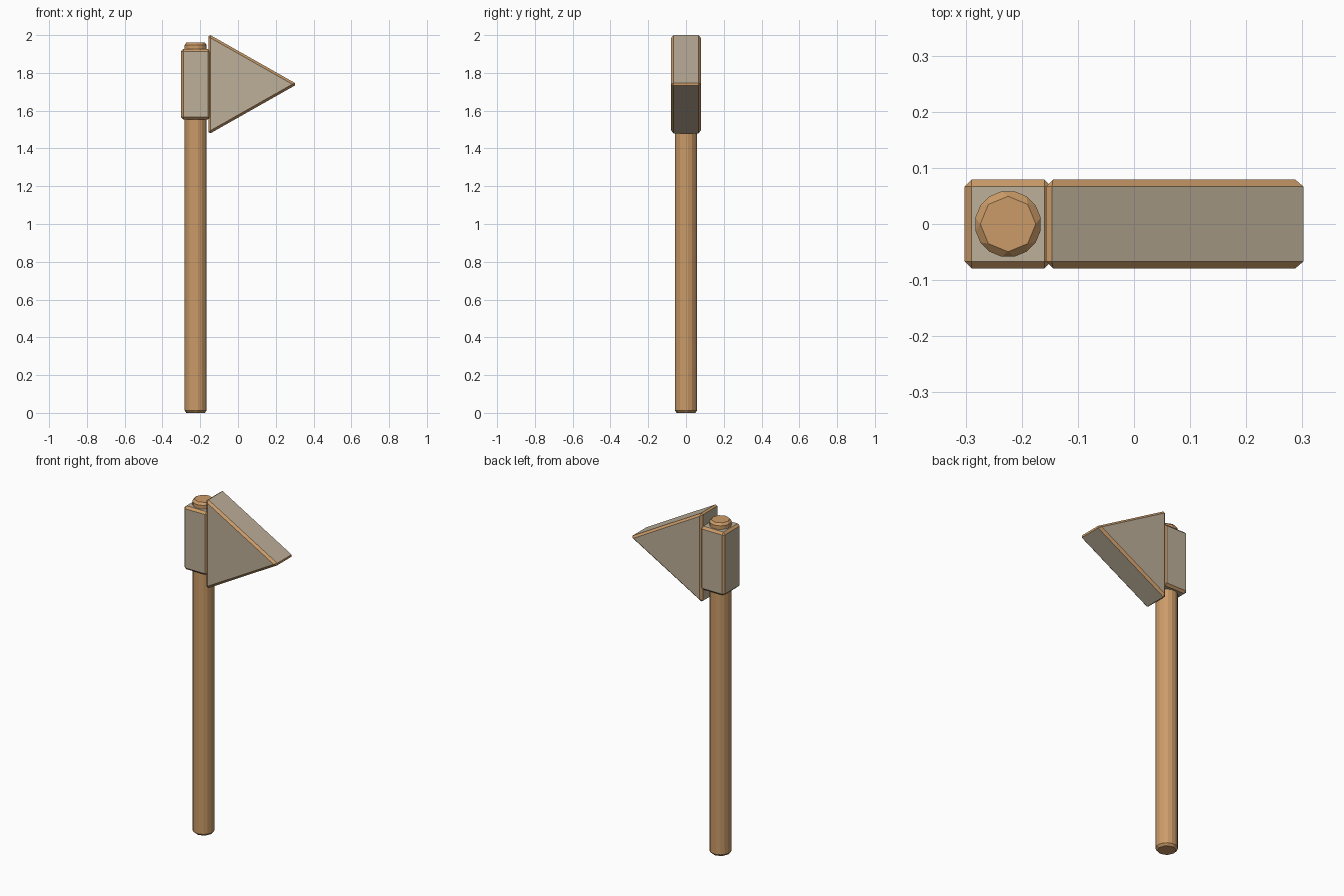
import bpy, bmesh, math
from mathutils import Vector

if "Cube" in bpy.data.objects:
    bpy.data.objects.remove(bpy.data.objects["Cube"])

BEVEL = 0.0125


def material(name, colour):
    m = bpy.data.materials.new(name)
    m.diffuse_color = (*colour, 1)
    m.use_nodes = True
    m.node_tree.nodes["Principled BSDF"].inputs["Base Color"].default_value = m.diffuse_color
    return m


wood = material("wood", (0.60, 0.33, 0.14))
stone = material("stone", (0.51, 0.43, 0.32))


def bevelled_prism(name, profile, direction, materials):
    """Extrude a closed profile, chamfer every edge; flats get the last material, chamfers the first."""
    bm = bmesh.new()
    base = bm.faces.new([bm.verts.new(p) for p in profile])
    ext = bmesh.ops.extrude_face_region(bm, geom=[base], use_keep_orig=True)
    verts = [g for g in ext["geom"] if isinstance(g, bmesh.types.BMVert)]
    bmesh.ops.translate(bm, verts=verts, vec=Vector(direction))
    bmesh.ops.recalc_face_normals(bm, faces=bm.faces[:])
    flats = [f.normal.copy() for f in bm.faces]
    bmesh.ops.bevel(bm, geom=bm.edges[:], offset=BEVEL, offset_type='OFFSET',
                    segments=1, profile=0.5, affect='EDGES')
    bmesh.ops.recalc_face_normals(bm, faces=bm.faces[:])
    bm.normal_update()
    for f in bm.faces:
        is_flat = any(f.normal.dot(n) > 0.999 for n in flats)
        f.material_index = len(materials) - 1 if is_flat else 0
    mesh = bpy.data.meshes.new(name)
    bm.to_mesh(mesh)
    bm.free()
    for m in materials:
        mesh.materials.append(m)
    obj = bpy.data.objects.new(name, mesh)
    bpy.context.collection.objects.link(obj)
    return obj


# Octagonal handle running through the head
octagon = [(-0.2245 + 0.063 * math.cos(i * math.pi / 4),
            0.063 * math.sin(i * math.pi / 4), 0) for i in range(8)]
bevelled_prism("handle", octagon, (0, 0, 1.96), [wood])

# Square collar around the handle
collar = [(-0.302, -0.079, 1.553), (-0.147, -0.079, 1.553),
          (-0.147, 0.079, 1.553), (-0.302, 0.079, 1.553)]
bevelled_prism("collar", collar, (0, 0, 0.373), [wood, stone])

# Triangular blade pointing to the right
blade = [(-0.157, -0.079, 1.474), (0.313, -0.079, 1.74), (-0.157, -0.079, 2.006)]
bevelled_prism("blade", blade, (0, 0.158, 0), [wood, stone])
